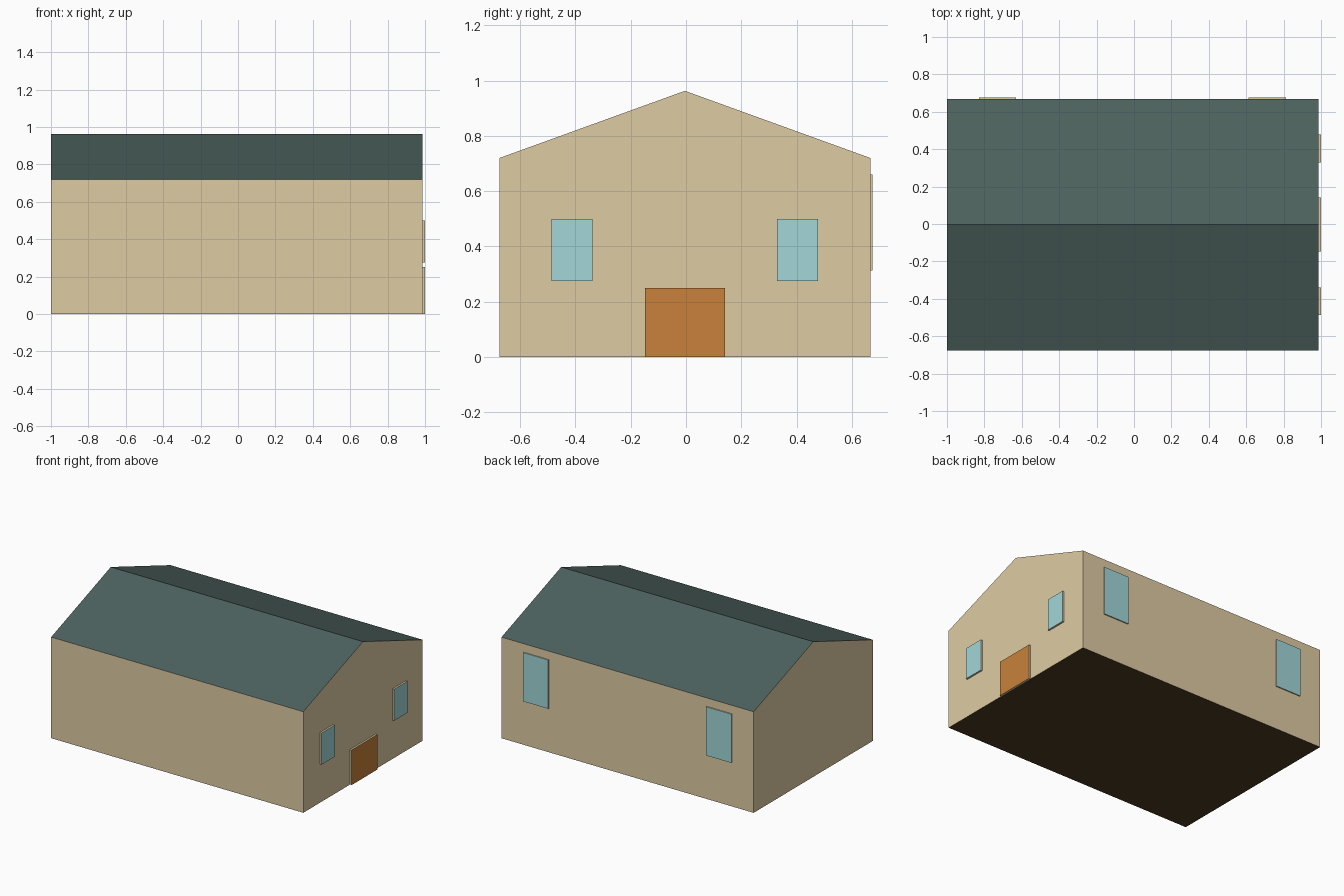
import bpy, bmesh
from mathutils import Vector

if "Cube" in bpy.data.objects:
    bpy.data.objects.remove(bpy.data.objects["Cube"])


def material(name, rgb):
    m = bpy.data.materials.new(name)
    m.diffuse_color = (*rgb, 1)
    m.use_nodes = True
    m.node_tree.nodes["Principled BSDF"].inputs["Base Color"].default_value = m.diffuse_color
    return m


WALL = material("wall_tan", (0.73, 0.60, 0.37))
ROOF = material("roof_green", (0.072, 0.12, 0.11))
GLASS = material("glass_blue", (0.36, 0.67, 0.69))
DOOR = material("door_orange", (0.58, 0.22, 0.045))
FLOOR = material("floor_brown", (0.07, 0.043, 0.015))

X0, X1 = -1.0, 0.987
Y0, Y1, YR = -0.675, 0.667, -0.004
EAVE, RIDGE = 0.72, 0.963


def finish(bm, name, mats):
    me = bpy.data.meshes.new(name)
    bm.to_mesh(me)
    bm.free()
    for m in mats:
        me.materials.append(m)
    ob = bpy.data.objects.new(name, me)
    bpy.context.collection.objects.link(ob)


# House shell: gable profile swept along x, coloured by face direction
bm = bmesh.new()
profile = [(Y0, 0), (Y1, 0), (Y1, EAVE), (YR, RIDGE), (Y0, EAVE)]
gable = bm.faces.new([bm.verts.new((X0, y, z)) for y, z in profile])
ext = bmesh.ops.extrude_face_region(bm, geom=[gable], use_keep_orig=True)
bmesh.ops.translate(bm, vec=(X1 - X0, 0, 0),
                    verts=[v for v in ext["geom"] if isinstance(v, bmesh.types.BMVert)])
bmesh.ops.recalc_face_normals(bm, faces=bm.faces)
for f in bm.faces:
    f.normal_update()
    f.material_index = 1 if f.normal.z > 0.5 else 2 if f.normal.z < -0.5 else 0
finish(bm, "house_shell", [WALL, ROOF, FLOOR])


def panel(name, lo, hi, outward, face_mat):
    """Raised wall panel: tan edges, coloured outer face."""
    lo, hi = Vector(lo), Vector(hi)
    bm = bmesh.new()
    bmesh.ops.create_cube(bm, size=1)
    bmesh.ops.scale(bm, vec=hi - lo, verts=bm.verts)
    bmesh.ops.translate(bm, vec=(lo + hi) / 2, verts=bm.verts)
    for f in bm.faces:
        f.normal_update()
        f.material_index = int(f.normal.dot(Vector(outward)) > 0.9)
    finish(bm, name, [WALL, face_mat])


# Door and gable windows on the right wall
panel("door", (X1, -0.148, 0), (1, 0.142, 0.25), (1, 0, 0), DOOR)
for i, y in enumerate((-0.413, 0.404)):
    panel(f"gable_window_{i + 1}", (X1, y - 0.074, 0.275), (1, y + 0.074, 0.5), (1, 0, 0), GLASS)

# Windows on the back wall
for i, x in enumerate((-0.73, 0.713)):
    panel(f"back_window_{i + 1}", (x - 0.1, Y1, 0.313), (x + 0.1, 0.675, 0.66), (0, 1, 0), GLASS)
